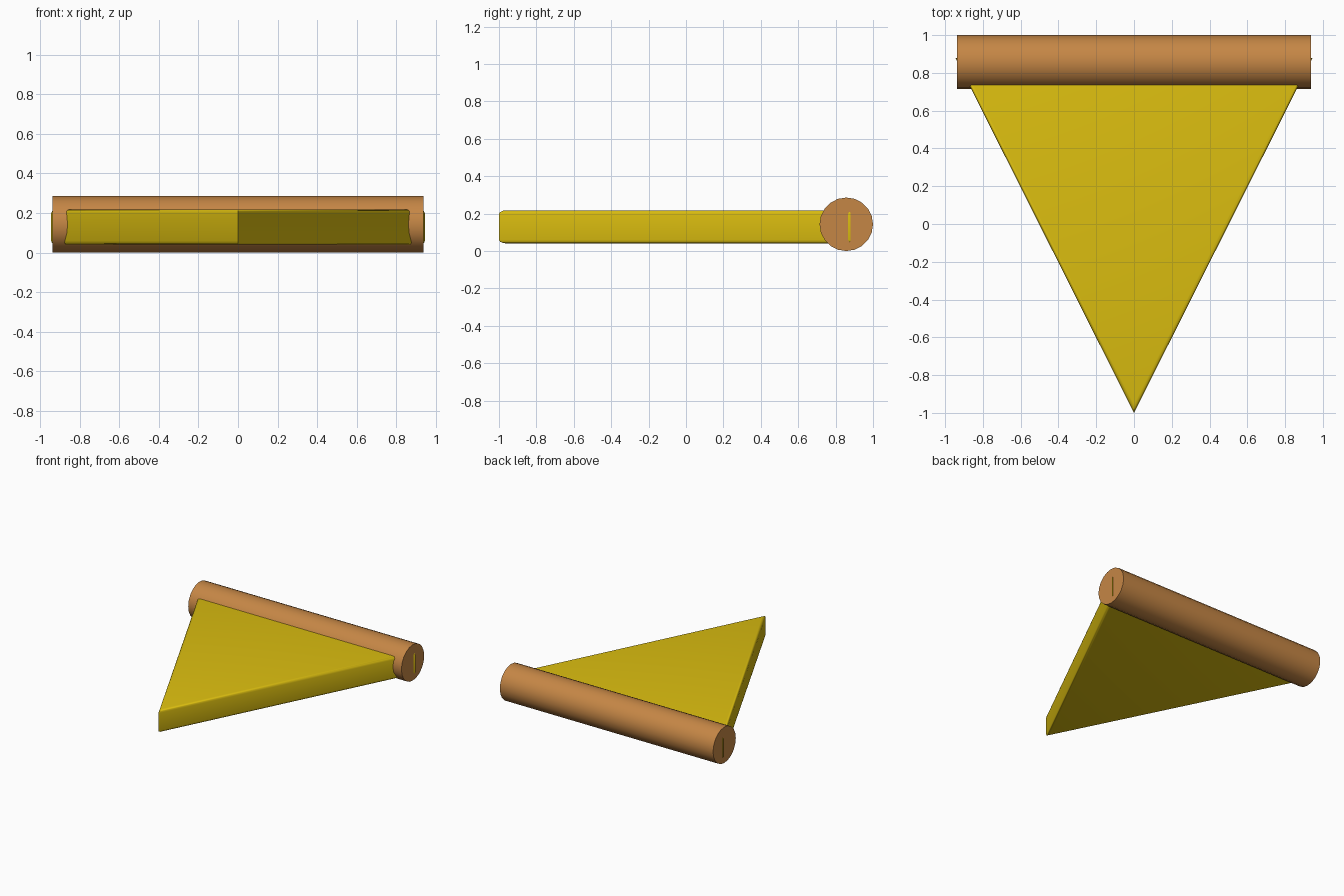
import bpy, bmesh, math
from mathutils import Matrix

if "Cube" in bpy.data.objects:
    bpy.data.objects.remove(bpy.data.objects["Cube"])


def finish(name, bm, color):
    bmesh.ops.recalc_face_normals(bm, faces=bm.faces)
    mesh = bpy.data.meshes.new(name)
    bm.to_mesh(mesh)
    bm.free()
    obj = bpy.data.objects.new(name, mesh)
    bpy.context.collection.objects.link(obj)
    mat = bpy.data.materials.new(name + "_material")
    mat.diffuse_color = color
    mat.use_nodes = True
    mat.node_tree.nodes["Principled BSDF"].inputs["Base Color"].default_value = mat.diffuse_color
    mesh.materials.append(mat)
    bpy.ops.object.select_all(action='DESELECT')
    obj.select_set(True)
    bpy.context.view_layer.objects.active = obj
    bpy.ops.object.shade_smooth_by_angle(angle=math.radians(35))
    return obj


# Triangular cheese slice with softened top and bottom rims
bm = bmesh.new()
outline = [(0, -1), (0.945, 0.88), (-0.945, 0.88)]
base = bm.faces.new([bm.verts.new((x, y, 0.04)) for x, y in outline])
ext = bmesh.ops.extrude_face_region(bm, geom=[base])
bmesh.ops.translate(bm, vec=(0, 0, 0.178),
                    verts=[g for g in ext["geom"] if isinstance(g, bmesh.types.BMVert)])
rims = [e for e in bm.edges if abs(e.verts[0].co.z - e.verts[1].co.z) < 1e-4]
bmesh.ops.bevel(bm, geom=rims, offset=0.02, segments=3, profile=0.5, affect='EDGES')
finish("slice", bm, (0.72, 0.52, 0.005, 1))

# Rolled crust along the back edge
bm = bmesh.new()
bmesh.ops.create_cone(bm, cap_ends=True, segments=20, radius1=0.143, radius2=0.143,
                      depth=1.876,
                      matrix=Matrix.Translation((0, 0.857, 0.143 + 0.003))
                      @ Matrix.Rotation(math.pi / 2, 4, 'Y'))
bmesh.ops.translate(bm, verts=bm.verts, vec=(0, 0, -0.003))
finish("crust", bm, (0.56, 0.24, 0.06, 1))
